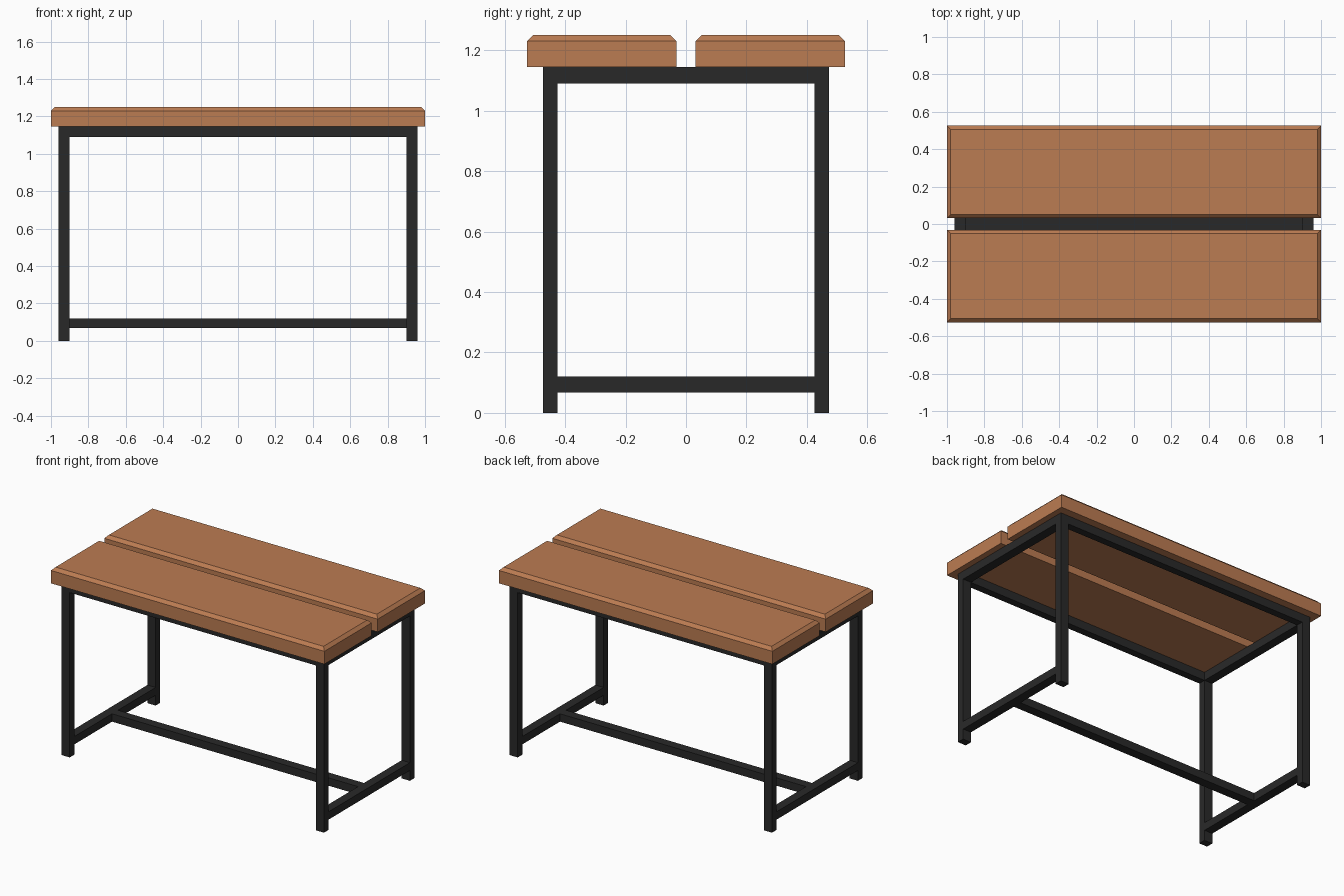
import bpy, bmesh

if "Cube" in bpy.data.objects:
    bpy.data.objects.remove(bpy.data.objects["Cube"])


def material(name, color):
    m = bpy.data.materials.new(name)
    m.diffuse_color = color
    m.use_nodes = True
    m.node_tree.nodes["Principled BSDF"].inputs["Base Color"].default_value = m.diffuse_color
    return m


WOOD = material("wood", (0.50, 0.20, 0.085, 1))
METAL = material("dark_metal", (0.022, 0.022, 0.022, 1))


def box(name, x, y, z, mat, top_bevel=0):
    """Box from (min, max) ranges, optionally chamfered round its top face."""
    bm = bmesh.new()
    bmesh.ops.create_cube(bm, size=1)
    for v in bm.verts:
        v.co = [r[0] + (c + 0.5) * (r[1] - r[0]) for c, r in zip(v.co, (x, y, z))]
    if top_bevel:
        rim = [e for e in bm.edges if all(v.co.z > z[1] - 1e-4 for v in e.verts)]
        bmesh.ops.bevel(bm, geom=rim, offset=top_bevel, segments=1,
                        profile=0.5, affect='EDGES')
    bmesh.ops.recalc_face_normals(bm, faces=bm.faces)
    mesh = bpy.data.meshes.new(name)
    bm.to_mesh(mesh)
    bm.free()
    mesh.materials.append(mat)
    obj = bpy.data.objects.new(name, mesh)
    bpy.context.collection.objects.link(obj)
    return obj


def span(s, a, b):
    """Range a..b mirrored to the side given by sign s."""
    return (a, b) if s > 0 else (-b, -a)


LEG_X, LEG_Y = (0.90, 0.96), (0.425, 0.473)
TOP_Z, LOW_Z = (1.09, 1.145), (0.068, 0.12)

for sy, depth in ((-1, "front"), (1, "back")):
    # Table top planks and long rails under them
    box(f"{depth}_plank", (-1, 1), span(sy, 0.031, 0.526), (1.145, 1.25), WOOD, 0.02)
    box(f"{depth}_top_rail", (-0.90, 0.90), span(sy, *LEG_Y), TOP_Z, METAL)
    # Legs
    for sx, side in ((-1, "left"), (1, "right")):
        box(f"{depth}_{side}_leg", span(sx, *LEG_X), span(sy, *LEG_Y), (0, 1.145), METAL)

# End frame cross bars
for sx, side in ((-1, "left"), (1, "right")):
    for level, z in (("top", TOP_Z), ("lower", LOW_Z)):
        box(f"{side}_{level}_crossbar", span(sx, *LEG_X), (-0.425, 0.425), z, METAL)

# Central stretcher between the lower cross bars
box("stretcher", (-0.90, 0.90), (-0.031, 0.031), LOW_Z, METAL)
